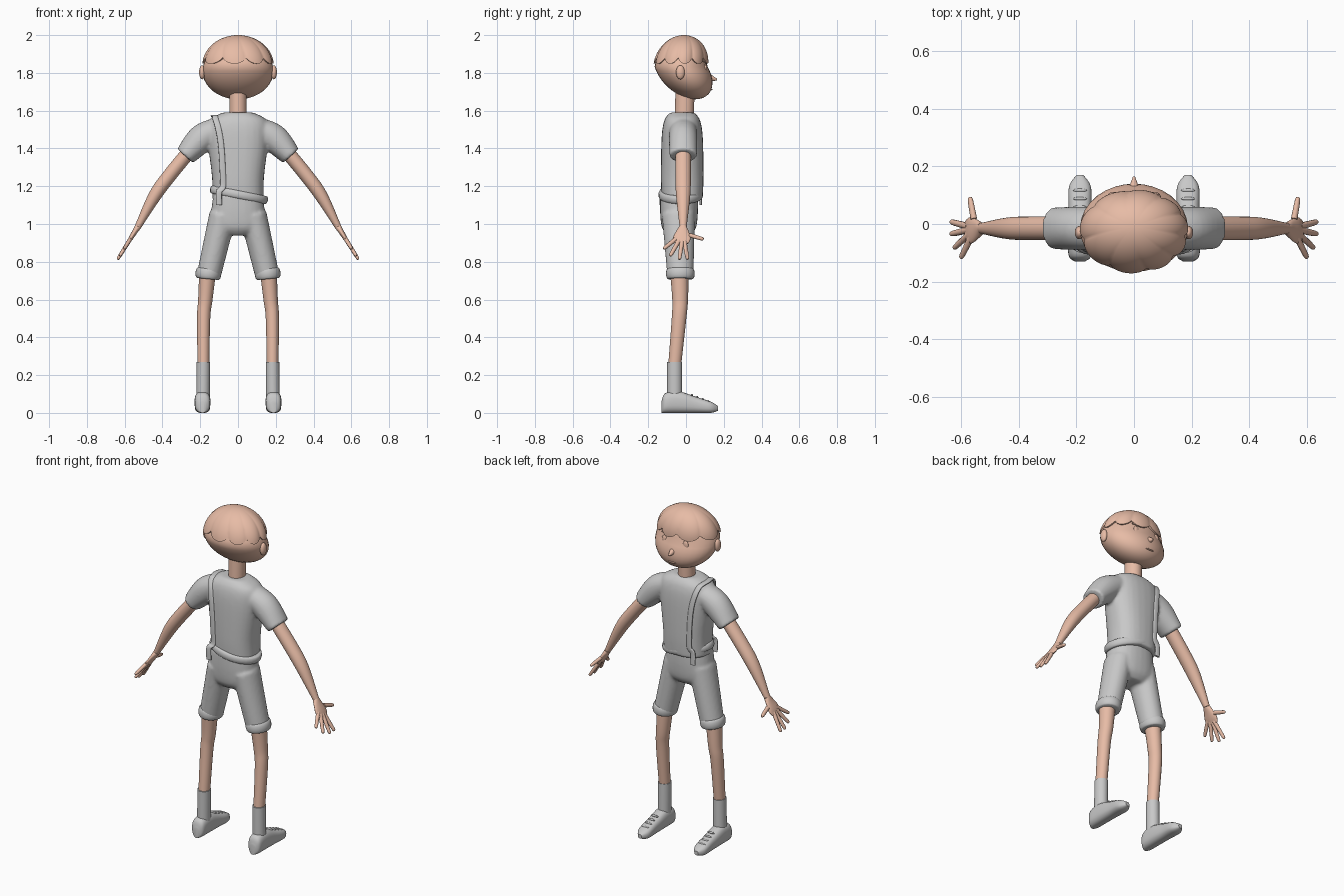
import bpy, bmesh, math
from mathutils import Vector, Matrix

default_cube = bpy.data.objects.get("Cube")
if default_cube:
    bpy.data.objects.remove(default_cube)


def material(name, rgb):
    mat = bpy.data.materials.new(name)
    mat.use_nodes = True
    mat.diffuse_color = (*rgb, 1)
    mat.node_tree.nodes["Principled BSDF"].inputs["Base Color"].default_value = (*rgb, 1)
    return mat


SKIN = material("skin", (.8, .5, .38))
CLOTH = material("grey cloth", (.58, .58, .58))
X, Y, Z = Vector((1, 0, 0)), Vector((0, 1, 0)), Vector((0, 0, 1))


def spline(rows, steps=6):
    """Smooth interpolation through rows of numbers."""
    rows = [Vector(row) for row in rows]
    last = len(rows) - 1
    result = []
    for i in range(last):
        start, end = rows[i], rows[i + 1]
        leave = (end - rows[max(i - 1, 0)]) / 2
        arrive = (rows[min(i + 2, last)] - start) / 2
        for k in range(steps):
            t = k / steps
            ease = t * t * (3 - 2 * t)
            result.append(start * (1 - ease) + end * ease
                          + leave * t * (1 - t) ** 2 - arrive * t * t * (1 - t))
    return result + [rows[last]]


def add_loft(bm, centres, widths, depths=None, side=Y, axis=None, power=2, sides=28):
    """Capped smooth tube; depth is the radius along side, width the one across it."""
    depths = depths or [w * 1.1 for w in widths]
    rows = spline([(*c, w, d) for c, w, d in zip(centres, widths, depths)])
    points = [Vector(row[:3]) for row in rows]
    loops = []
    for i, row in enumerate(rows):
        ahead, behind = points[min(i + 1, len(points) - 1)], points[max(i - 1, 0)]
        along = axis or (ahead - behind).normalized()
        across = side.cross(along).normalized()
        up = along.cross(across)
        loop = []
        for k in range(sides):
            angle = math.tau * k / sides
            c, s = [math.copysign(abs(f) ** (2 / power), f)
                    for f in (math.cos(angle), math.sin(angle))]
            loop.append(bm.verts.new(points[i] + across * c * row[3] + up * s * row[4]))
        loops.append(loop)
    for low, high in zip(loops, loops[1:]):
        for k in range(sides):
            j = (k + 1) % sides
            bm.faces.new((low[k], low[j], high[j], high[k]))
    bm.faces.new(loops[0][::-1])
    bm.faces.new(loops[-1])


def finish(name, bm, mat, mirror=False, blend=False):
    bmesh.ops.recalc_face_normals(bm, faces=bm.faces)
    mesh = bpy.data.meshes.new(name)
    bm.to_mesh(mesh)
    bm.free()
    mesh.materials.append(mat)
    mesh.shade_smooth()
    mesh.set_sharp_from_angle(angle=math.radians(50))
    ob = bpy.data.objects.new(name, mesh)
    bpy.context.collection.objects.link(ob)
    if mirror:
        ob.modifiers.new("mirror", "MIRROR").use_mirror_merge = False
    if blend:
        remesh = ob.modifiers.new("blend", "REMESH")
        remesh.mode = "VOXEL"
        remesh.voxel_size = .009
        remesh.use_smooth_shade = True
        ob.modifiers.new("smooth", "SMOOTH").iterations = 5
    return ob


def loft(name, mat, centres, widths, depths=None, mirror=False, **options):
    bm = bmesh.new()
    add_loft(bm, centres, widths, depths, **options)
    return finish(name, bm, mat, mirror)


def ball(name, mat, centre, size, mirror=False):
    bm = bmesh.new()
    place = Matrix.Translation(centre) @ Matrix.Diagonal((*size, 1))
    bmesh.ops.create_uvsphere(bm, u_segments=32, v_segments=20, radius=1, matrix=place)
    return finish(name, bm, mat, mirror)


def band(name, centre, axis, width, depth, height, mirror=False):
    """Rounded cloth roll around a limb or the waist."""
    angles = [math.pi * k / 6 for k in range(7)]
    bulge = [.012 * (math.sin(a) - 1) for a in angles]
    loft(name, CLOTH, [centre - axis * height * math.cos(a) for a in angles],
         [width + b for b in bulge], [depth + b for b in bulge], mirror)


# Head: a ball whose lower half slides forward to the chin
head = ball("head", SKIN, (0, -.016, 1.81), (.188, .142, .15))
for vert in head.data.vertices:
    vert.co.y += .065 * max((1.81 - vert.co.z) / .15, -.15)
loft("neck", SKIN, [(0, -.01, 1.56), (0, -.005, 1.7)], [.046, .046], axis=Z)

# Facial features
loft("nose", SKIN, [(0, .1, 1.78), (0, .164, 1.764)], [.028, .004], side=Z)
ball("ears", SKIN, (.19, -.03, 1.803), (.016, .023, .037), mirror=True)
ball("eyes", SKIN, (.07, .103, 1.822), (.018, .009, .025), mirror=True)
ball("eyebrows", SKIN, (.07, .096, 1.862), (.024, .01, .005), mirror=True)
ball("mouth", SKIN, (0, .132, 1.712), (.026, .009, .004))


# Hair: a cap of swirled locks with a scalloped rim
def hair_point(angle, t):
    swirl = angle + .25 * math.sin(angle) * t
    lobe = abs(math.sin(4.5 * (swirl + math.pi / 2))) ** .6
    tilt = min(t, 1) * math.radians(74 + 13 * lobe)
    reach = math.sin(tilt) * (1 - .05 * (1 - lobe) * math.sin(tilt))
    if t > 1:
        reach *= .9
    return (.19 * reach * math.cos(angle),
            .016 * math.cos(tilt) - .027 + .146 * reach * math.sin(angle),
            1.84 + .16 * math.cos(tilt))


bm = bmesh.new()
segments, rows = 144, 18
crown = bm.verts.new(hair_point(0, 0))
inner = None
for row in range(1, rows + 2):
    ring = [bm.verts.new(hair_point(math.tau * k / segments, row / rows))
            for k in range(segments)]
    for k in range(segments):
        j = (k + 1) % segments
        bm.faces.new((inner[k], ring[k], ring[j], inner[j]) if inner
                     else (crown, ring[k], ring[j]))
    inner = ring
finish("hair", bm, SKIN)

# Shirt: torso blended with both sleeves
bm = bmesh.new()
add_loft(bm, [(0, -.02, z) for z in (1.59, 1.55, 1.46, 1.25, 1.13)],
         widths=[.08, .15, .162, .138, .136], depths=[.065, .094, .109, .113, .108],
         axis=Z, power=2.4)
for s in (1, -1):
    add_loft(bm, [(s * .09, -.015, 1.515), (s * .19, -.015, 1.455), (s * .28, -.015, 1.36)],
             widths=[.055, .075, .056], depths=[.07, .075, .073])
shirt = finish("shirt", bm, CLOTH, blend=True)

# Shorts: hips blended with both legs
bm = bmesh.new()
add_loft(bm, [(0, -.037, z) for z in (1.16, 1.06, .98, .94)],
         widths=[.13, .142, .14, .08], depths=[.1, .1, .09, .06], axis=Z, power=2.3)
for s in (1, -1):
    add_loft(bm, [(s * .08, -.04, 1.05), (s * .153, -.03, .735)],
             widths=[.072, .064], depths=[.088, .07])
finish("shorts", bm, CLOTH, blend=True)

# Rolled cuffs and the tilted waistband
leg_slope = Vector((-.1, 0, 1))
band("shorts_cuffs", Vector((.157, -.03, .737)), leg_slope, .068, .076, .028, mirror=True)
band("waistband", Vector((.005, -.028, 1.155)), Vector((.2, 0, 1)), .156, .118, .021)

# Suspender strap: an arch over one shoulder, laid on the shirt, with hanging ends
bpy.context.view_layer.update()
surface = shirt.evaluated_get(bpy.context.evaluated_depsgraph_get())
arch = []
for k in range(15):
    angle = math.pi * k / 14
    rise, run = math.sin(angle), math.cos(angle)
    guess = Vector((-.088 - .062 * rise ** 4,
                    -.02 - .12 * math.copysign(abs(run) ** .5, run), 1.2 + .41 * rise))
    found, spot, normal, face = surface.closest_point_on_mesh(guess)
    arch.append(spot + normal * .004)
back_end, front_end = [[Vector((-.1, -.028 + s * .106, z)) for z in (1.1, 1.17)]
                       for s in (-1, 1)]
strap = back_end + arch + front_end[::-1]
loft("suspender_strap", CLOTH, strap, [.006] * len(strap), [.016] * len(strap),
     side=X, power=3, sides=12)

# Arms
loft("arms", SKIN, [(x, -.015, z) for x, z in
                    ((.22, 1.43), (.36, 1.26), (.44, 1.15), (.53, .985))],
     widths=[.037, .037, .034, .017], mirror=True)

# Hands: a flat palm, with fingers fanned out in its plane
reach = Vector((.53, 0, -.85))
wrist = Vector((.53, -.015, .985))
loft("palms", SKIN, [wrist + reach * d - Y * d * .1 for d in (0, .03, .07, .1)],
     widths=[.017, .014, .012, .008], depths=[.02, .034, .046, .038], mirror=True)
bm = bmesh.new()
root = wrist + reach * .04
for degrees in (-47, -26, -7, 8, 71):
    fan = math.radians(degrees)
    ray = reach * math.cos(fan) + Y * math.sin(fan)
    length = .165 * math.cos(fan * .65)
    add_loft(bm, [root + ray * length * part for part in (.3, .9, 1)],
             widths=[.011, .009, .004], sides=10)
finish("fingers", bm, SKIN, mirror=True)

# Legs and socks
loft("legs", SKIN, [(.16, -.036, .76), (.173, -.031, .6), (.182, -.037, .5), (.183, -.06, .25)],
     widths=[.045, .038, .035, .031], mirror=True)
loft("socks", CLOTH, [(.185, -.06, .06), (.183, -.06, .27)], [.036, .036], mirror=True)

# Shoes: the sole stays on the ground, so each centre is half the height
halves = [.03, .052, .057, .043, .03, .012]
stations = [-.13, -.11, -.04, .05, .13, .17]
loft("shoes", CLOTH, [(.188, y, max(half, .024)) for y, half in zip(stations, halves)],
     widths=[.018, .039, .042, .04, .038, .012], depths=halves,
     mirror=True, side=Z, axis=Y, power=2.6)
for i in range(4):
    ball(f"shoe_lace_{i + 1}", CLOTH, (.188, .03 + .029 * i, .095 - .011 * i),
         (.024, .006, .006), mirror=True)
